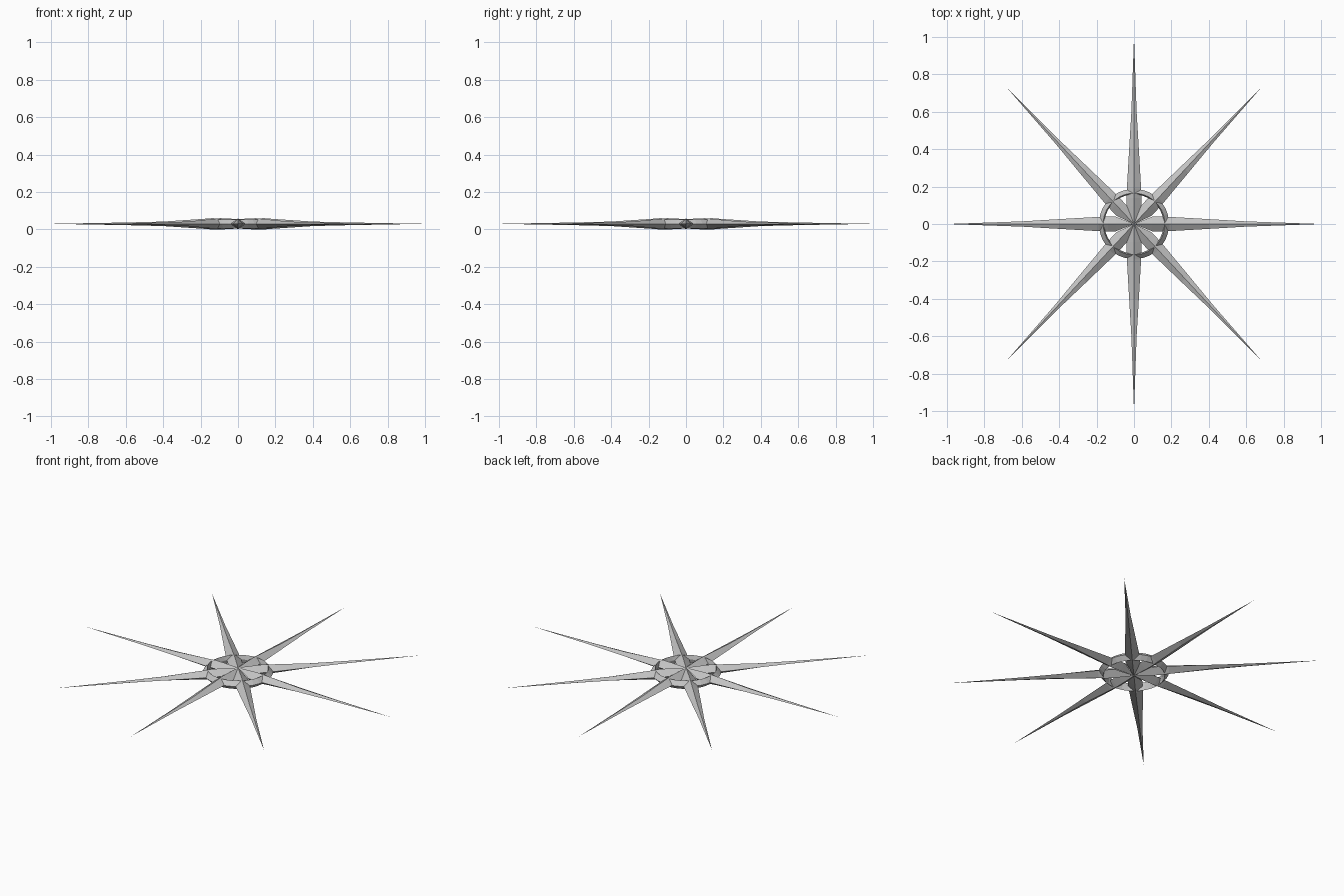
import bpy, bmesh, math

cube = bpy.data.objects.get("Cube")
if cube:
    bpy.data.objects.remove(cube, do_unlink=True)

MID = 0.03  # height of the sharp side edges
DIAGONAL = 47
ARM_ANGLES = [0, DIAGONAL, 90, 180 - DIAGONAL, 180, 180 + DIAGONAL, 270, 360 - DIAGONAL]

grey = bpy.data.materials.new("plain_grey")
grey.use_nodes = True
grey.diffuse_color = (0.55, 0.55, 0.55, 1)
grey.node_tree.nodes["Principled BSDF"].inputs["Base Color"].default_value = grey.diffuse_color


def finish(bm, name):
    bmesh.ops.remove_doubles(bm, verts=bm.verts, dist=0.0001)
    bmesh.ops.recalc_face_normals(bm, faces=bm.faces)
    mesh = bpy.data.meshes.new(name)
    bm.to_mesh(mesh)
    bm.free()
    mesh.materials.append(grey)
    obj = bpy.data.objects.new(name, mesh)
    bpy.context.collection.objects.link(obj)


# Arms: tapering needles ridged above and below, (distance, half width, half height)
STATIONS = [(0, 0, 0.025), (0.097, 0.039, 0.029), (0.14, 0.039, 0.03), (0.19, 0.038, 0.026),
            (0.4, 0.026, 0.012), (0.6, 0.014, 0.007), (1, 0, 0)]
for number, degrees in enumerate(ARM_ANGLES, 1):
    a = math.radians(degrees)
    c, s = math.cos(a), math.sin(a)
    bm = bmesh.new()

    def point(r, side, h):
        return bm.verts.new((r * c - side * s, r * s + side * c, MID + h))

    for (r0, w0, h0), (r1, w1, h1) in zip(STATIONS, STATIONS[1:]):
        for up in (1, -1):
            for side in (1, -1):
                corners = [(r0, 0, up * h0), (r1, 0, up * h1)]
                if w1:  # all but the needle tip
                    corners.append((r1, side * w1, 0))
                if w0:  # all but the hub facet
                    corners.append((r0, side * w0, 0))
                bm.faces.new([point(*p) for p in corners])
    finish(bm, f"arm_{number}")

# Ring: round band around the hub, steep inside and sloping outside
SIDES = 32
SECTION = [(0.158, 0), (0.165, 0.024), (0.188, 0), (0.165, -0.024)]
bm = bmesh.new()
loops = []
for i in range(SIDES):
    a = (i + 0.5) * math.tau / SIDES
    loops.append([bm.verts.new((r * math.cos(a), r * math.sin(a), MID + h))
                  for r, h in SECTION])
for i in range(SIDES):
    here, there = loops[i], loops[(i + 1) % SIDES]
    for j in range(len(SECTION)):
        k = (j + 1) % len(SECTION)
        bm.faces.new((here[j], there[j], there[k], here[k]))
finish(bm, "hub_ring")
